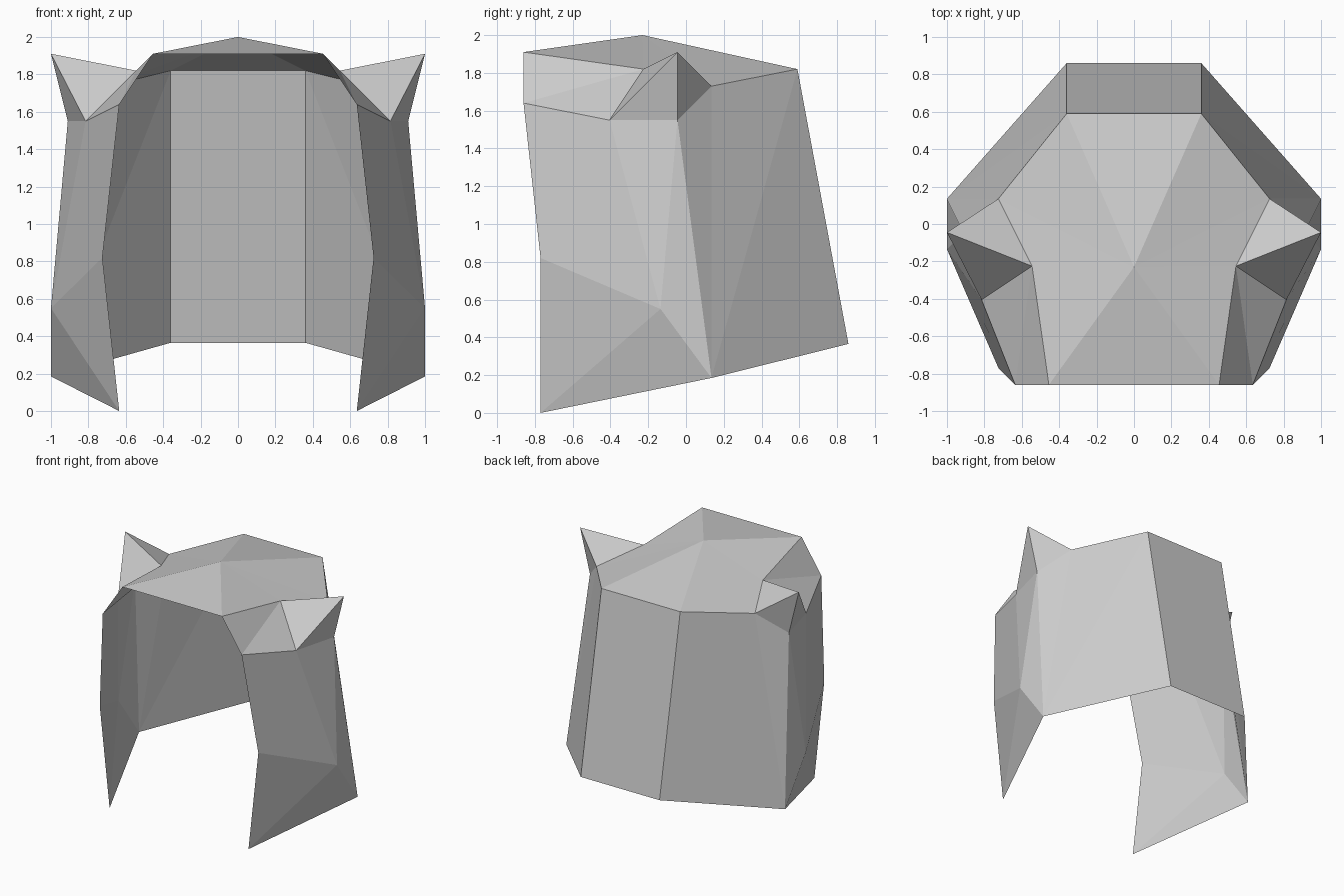
import bpy
import bmesh
from mathutils import Vector

default_cube = bpy.data.objects.get("Cube")
if default_cube:
    bpy.data.objects.remove(default_cube, do_unlink=True)

# Single plain grey material
grey = bpy.data.materials.new("plain_grey")
grey.use_nodes = True
grey_colour = (0.6, 0.6, 0.6, 1.0)
grey.diffuse_color = grey_colour
grey.node_tree.nodes["Principled BSDF"].inputs["Base Color"].default_value = grey_colour

# Corner points of the left half; the mirror makes the right half
points = {
    "apex": (0, -0.23, 2.0),
    "brow_mid": (0, -0.86, 1.91),
    "brow": (0.455, -0.86, 1.91),
    "crown_notch": (0.545, -0.225, 1.82),
    "crown_side": (0.725, 0.135, 1.73),
    "crown_back": (0.36, 0.59, 1.82),
    "crown_back_mid": (0, 0.59, 1.82),
    "ear_tip": (1.0, -0.045, 1.91),
    "ear_front": (0.815, -0.405, 1.55),
    "ear_rear": (0.91, -0.045, 1.55),
    "cheek_top": (0.635, -0.86, 1.64),
    "cheek_mid": (0.725, -0.77, 0.82),
    "cheek_tip": (0.635, -0.77, 0.0),
    "side_bulge": (1.0, -0.135, 0.55),
    "side_hem": (1.0, 0.135, 0.185),
    "back_hem": (0.36, 0.86, 0.365),
    "back_hem_mid": (0, 0.86, 0.365),
}


def build_part(name, faces):
    """Make a mirrored, flat-shaded sheet from faces listed by point name."""
    bm = bmesh.new()
    verts = {}
    for face in faces:
        corners = face.split()
        for corner in corners:
            if corner not in verts:
                verts[corner] = bm.verts.new(points[corner])
        bm.faces.new([verts[corner] for corner in corners])
    bmesh.ops.recalc_face_normals(bm, faces=bm.faces[:])
    # Turn the whole sheet outward if it came out reversed
    centre = Vector((0, 0, 1))
    outward = sum(f.normal.dot(f.calc_center_median() - centre) for f in bm.faces)
    if outward < 0:
        bmesh.ops.reverse_faces(bm, faces=bm.faces[:])
    mesh = bpy.data.meshes.new(name)
    bm.to_mesh(mesh)
    bm.free()
    mesh.materials.append(grey)
    part = bpy.data.objects.new(name, mesh)
    bpy.context.collection.objects.link(part)
    mirror = part.modifiers.new("mirror", "MIRROR")
    mirror.use_clip = True
    return part


# Open hood: crown, temples, cheek guards, side walls and back wall
build_part("hood", [
    "apex brow_mid brow",
    "apex brow crown_notch",
    "apex crown_notch crown_side",
    "apex crown_side crown_back",
    "apex crown_back crown_back_mid",
    "brow cheek_top crown_notch",
    "cheek_top ear_front crown_notch",
    "cheek_top cheek_mid side_bulge ear_front",
    "cheek_mid cheek_tip side_bulge",
    "cheek_tip side_hem side_bulge",
    "ear_front side_bulge ear_rear",
    "ear_rear side_bulge side_hem",
    "ear_rear side_hem crown_side",
    "crown_side side_hem crown_back",
    "side_hem back_hem crown_back",
    "crown_back back_hem back_hem_mid crown_back_mid",
])

# Pointed ears standing over the gaps at the temples
build_part("ears", [
    "crown_notch ear_front ear_tip",
    "ear_front ear_rear ear_tip",
    "ear_rear crown_side ear_tip",
    "crown_side crown_notch ear_tip",
])
